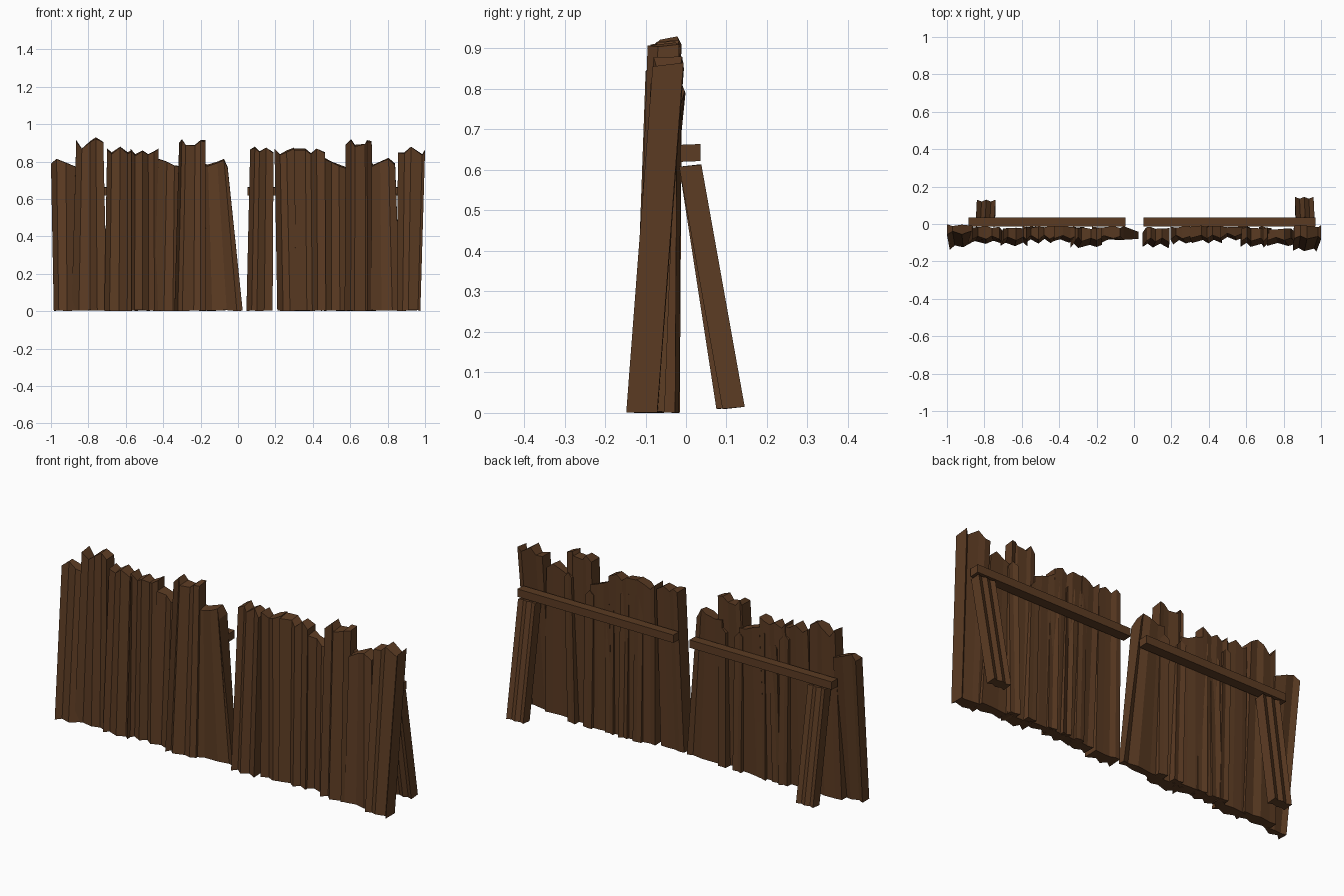
import bpy
import bmesh
import random
from mathutils import Vector

random.seed(4)
if "Cube" in bpy.data.objects:
    bpy.data.objects.remove(bpy.data.objects["Cube"], do_unlink=True)

wood = bpy.data.materials.new("dark_brown_wood")
wood.use_nodes = True
colour = (0.108, 0.045, 0.017, 1)
wood.diffuse_color = colour
shader = wood.node_tree.nodes["Principled BSDF"]
shader.inputs["Base Color"].default_value = colour
shader.inputs["Roughness"].default_value = 0.9


def loft(name, rings):
    """Skin matching rings of points and cap both ends."""
    bm = bmesh.new()
    loops = [[bm.verts.new(p) for p in ring] for ring in rings]
    count = len(loops[0])
    for low, high in zip(loops, loops[1:]):
        for i in range(count):
            j = (i + 1) % count
            bm.faces.new((low[i], low[j], high[j], high[i]))
    # Caps are strips of quads between the front and back edges
    for ring in (loops[0], loops[-1]):
        for i in range(count // 2 - 1):
            bm.faces.new((ring[i], ring[i + 1], ring[-2 - i], ring[-1 - i]))
    bmesh.ops.recalc_face_normals(bm, faces=bm.faces)
    mesh = bpy.data.meshes.new(name)
    bm.to_mesh(mesh)
    bm.free()
    mesh.materials.append(wood)
    obj = bpy.data.objects.new(name, mesh)
    bpy.context.collection.objects.link(obj)
    return obj


def plank(name, foot, front, lean, thick, crown, taper=0):
    """Board with a ridged face, a leaning body and a splintered crown."""
    x0, x1 = crown[0][0], crown[-1][0]
    low_front, low_back, high_front, high_back = [], [], [], []
    for i, (x, z) in enumerate(crown):
        t = (x - x0) / (x1 - x0)
        xb = foot[0] + t * (foot[1] - foot[0])
        ridge = (i % 2) * 0.018 + random.uniform(0, 0.008)
        back = front + thick - random.uniform(0, 0.012)
        low_front.append(Vector((xb, front + ridge + t * taper, random.uniform(0, 0.006))))
        low_back.append(Vector((xb, back, random.uniform(0, 0.006))))
        high_front.append(Vector((x, front + lean + ridge, z - random.uniform(0, 0.01))))
        high_back.append(Vector((x, back + lean, z)))
    return loft(name, [low_front + low_back[::-1], high_front + high_back[::-1]])


# Each plank: foot span, front y at the foot, backward lean, thickness,
# crown outline, and how far the face recedes along the foot
left_planks = [
    ((-.985, -.86), -.14, .08, .06,
     [(-1, .79), (-.97, .815), (-.92, .795), (-.86, .77)], .02),
    ((-.89, -.7), -.11, .025, .075,
     [(-.865, .915), (-.835, .87), (-.79, .91), (-.76, .93), (-.72, .905)]),
    ((-.715, -.57), -.12, .03, .075,
     [(-.7, .87), (-.675, .85), (-.63, .88), (-.59, .85), (-.57, .86)]),
    ((-.58, -.42), -.105, .02, .075,
     [(-.575, .87), (-.55, .84), (-.51, .86), (-.48, .84), (-.45, .855), (-.425, .87)]),
    ((-.45, -.3), -.1, .02, .07, [(-.425, .815), (-.38, .80), (-.34, .78), (-.3, .775)]),
    ((-.34, -.17), -.13, .035, .08,
     [(-.315, .9), (-.3, .92), (-.28, .89), (-.23, .89), (-.2, .915), (-.175, .915)]),
    ((-.2, .025), -.115, .03, .075,
     [(-.2, .79), (-.16, .785), (-.11, .8), (-.075, .815), (-.055, .77)], .035),
]
right_planks = [
    ((.045, .185), -.13, .03, .085,
     [(.065, .865), (.09, .88), (.115, .855), (.15, .875), (.19, .85)]),
    ((.21, .32), -.11, .025, .075,
     [(.195, .87), (.225, .84), (.26, .86), (.3, .875)]),
    ((.31, .47), -.105, .025, .075,
     [(.3, .87), (.36, .87), (.39, .845), (.42, .87), (.465, .85)]),
    ((.46, .59), -.095, .02, .065, [(.465, .82), (.5, .8), (.54, .785), (.58, .77)]),
    ((.57, .72), -.125, .03, .08,
     [(.575, .89), (.605, .92), (.625, .89), (.68, .895), (.69, .915), (.715, .91)]),
    ((.71, .87), -.125, .03, .075, [(.715, .78), (.76, .8), (.805, .82), (.84, .79)]),
    ((.85, .975), -.15, .065, .08,
     [(.855, .85), (.89, .85), (.925, .88), (.985, .84), (1, .865)]),
]
for side, planks in (("left", left_planks), ("right", right_planks)):
    for n, spec in enumerate(planks, 1):
        plank(f"{side}_plank_{n}", *spec)

# Narrow slats covering the seams from behind
for n, x in enumerate((-.57, -.5, -.43, -.3, -.2, .29, .37, .46, .58, .71), 1):
    z = random.uniform(0.72, 0.8)
    shift = random.uniform(-0.02, 0.02)
    crown = [(x - 0.025, z), (x, z + 0.02), (x + 0.025, z - 0.01)]
    plank(f"seam_slat_{n}", (x - 0.025 + shift, x + 0.025 + shift), -.07, .005, 0.055, crown)


# Horizontal rails along the back
def rail(name, x0, x1):
    section = [(-.014, .62), (.036, .622), (.036, .664), (-.014, .662)]
    return loft(name, [[(x, y, z) for y, z in section] for x in (x0, x1)])


rail("left_rail", -.885, -.045)
rail("right_rail", .05, .97)


# Slanted props holding up the rails, each made of uneven strips
def prop(name, foot, top, spread):
    rings = []
    for (x0, x1), y, z in ((foot, spread, 0.01), (top, -.017, .608)):
        front, back = [], []
        for i in range(5):
            x = x0 + (x1 - x0) * i / 4
            dent = (i % 2) * 0.01
            front.append((x, y + dent, z))
            back.append((x, y + 0.055 - dent, z + 0.005))
        rings.append(front + back[::-1])
    return loft(name, rings)


prop("left_prop", (-.84, -.74), (-.845, -.745), 0.075)
prop("right_prop", (.86, .96), (.865, .965), 0.09)
